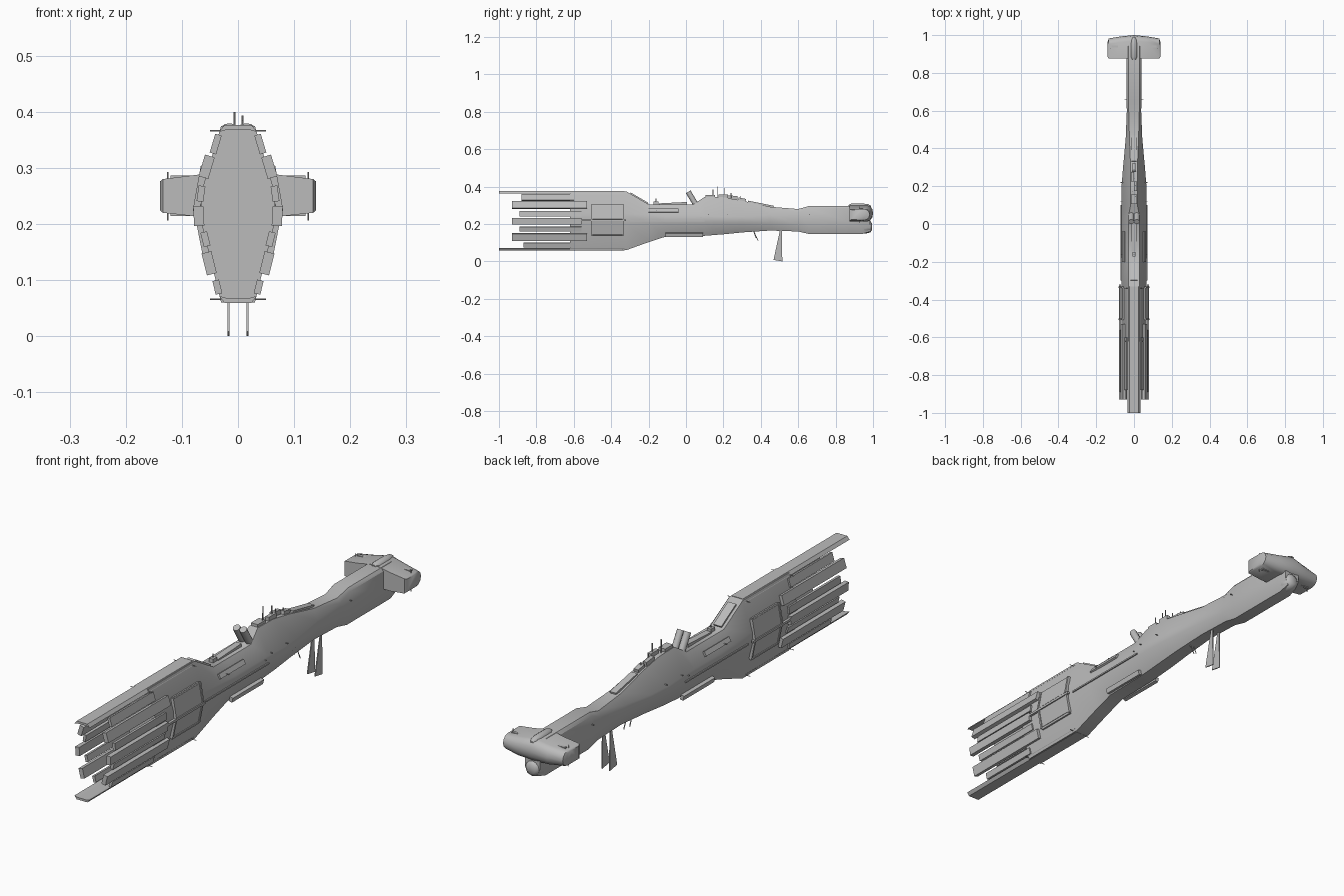
import bpy, bmesh, math
from mathutils import Matrix, Vector

grey = bpy.data.materials.new("hull grey")
grey.diffuse_color = (0.5, 0.5, 0.5, 1)


def finish(name, bm, smooth=None):
    bmesh.ops.recalc_face_normals(bm, faces=bm.faces)
    me = bpy.data.meshes.new(name)
    bm.to_mesh(me)
    bm.free()
    me.materials.append(grey)
    ob = bpy.data.objects.new(name, me)
    bpy.context.collection.objects.link(ob)
    if smooth:
        bpy.ops.object.select_all(action='DESELECT')
        ob.select_set(True)
        bpy.context.view_layer.objects.active = ob
        bpy.ops.object.shade_smooth_by_angle(angle=math.radians(smooth))
    return ob


def loft(name, rings, smooth=None):
    bm = bmesh.new()
    vs = [[bm.verts.new(p) for p in r] for r in rings]
    n = len(vs[0])
    for a, b in zip(vs, vs[1:]):
        for i in range(n):
            j = (i + 1) % n
            bm.faces.new((a[i], a[j], b[j], b[i]))
    bm.faces.new(vs[0])
    bm.faces.new(vs[-1])
    return finish(name, bm, smooth)


def boxes(name, items):
    """items: (centre, size, rotation about y, rotation about x)"""
    bm = bmesh.new()
    for c, s, ry, rx in items:
        m = (Matrix.Translation(c) @ Matrix.Rotation(ry, 4, 'Y') @ Matrix.Rotation(rx, 4, 'X')
             @ Matrix.Diagonal((*s, 1)))
        bmesh.ops.create_cube(bm, size=1, matrix=m)
    return finish(name, bm)


def rods(name, items, sides=6):
    """items: (start, end, radius)"""
    bm = bmesh.new()
    for a, b, r in items:
        a, b = Vector(a), Vector(b)
        q = (b - a).to_track_quat('Z', 'Y').to_matrix().to_4x4()
        bmesh.ops.create_cone(bm, cap_ends=True, segments=sides, radius1=r, radius2=r,
                              depth=(b - a).length, matrix=Matrix.Translation((a + b) / 2) @ q)
    return finish(name, bm, 40)


# Main hull: y, top z/w, upper shoulder z/w, lower shoulder z/w, bottom z/w
stations = [
    (-0.62, .375, .030, .255, .066, .205, .066, .060, .030),
    (-0.32, .375, .030, .255, .066, .205, .066, .060, .030),
    (-0.20, .305, .030, .250, .066, .205, .066, .103, .030),
    (-0.11, .305, .030, .245, .066, .205, .066, .132, .030),
    (0.04, .305, .030, .245, .066, .205, .066, .135, .030),
    (0.10, .345, .018, .245, .066, .205, .066, .137, .030),
    (0.20, .343, .018, .240, .066, .205, .066, .145, .030),
    (0.30, .325, .018, .240, .058, .205, .058, .155, .028),
    (0.45, .292, .024, .250, .044, .205, .044, .165, .024),
    (0.60, .280, .028, .260, .038, .195, .038, .160, .024),
    (0.66, .297, .030, .285, .040, .185, .040, .146, .026),
    (0.94, .297, .030, .285, .040, .185, .040, .146, .026),
    (0.985, .288, .026, .280, .034, .190, .034, .160, .022),
]
rings = []
for y, zt, wt, zu, wu, zl, wl, zb, wb in stations:
    half = [(wt, zt), (wu, zu), (wl, zl), (wb, zb)]
    rings.append([(x, y, z) for x, z in half] + [(-x, y, z) for x, z in reversed(half)])
loft("hull", rings, 35)


# Place a slab on the sloping rear flank between two heights
def flank_x(z):
    if z > .255:
        return .066 - (z - .255) * .3
    return .066 if z > .205 else .066 - (.205 - z) * .248


def slab(y0, y1, z0, z1, thick, lift):
    z = (z0 + z1) / 2
    lean = math.atan2(flank_x(z1) - flank_x(z0), z1 - z0)
    return [((s * (flank_x(z) + lift), (y0 + y1) / 2, z), (thick, y1 - y0, z1 - z0), s * lean, 0)
            for s in (-1, 1)]


# Stern bars alternating long and short
bars = []
for y0, y1, z0, z1 in [(-.88, -.60, .325, .360), (-.93, -.53, .282, .322), (-.89, -.56, .240, .268),
                       (-.93, -.56, .197, .232), (-.89, -.56, .160, .186), (-.93, -.53, .110, .150),
                       (-.87, -.60, .075, .100)]:
    long = y0 < -.9
    bars += slab(y0, y1, z0, z1, .018 if long else .012, .004 if long else 0)
boxes("stern_bars", bars)

# Long roof and keel blades at the stern
for name, z, d in (("roof_blade", .372, .008), ("keel_blade", .064, -.008)):
    prof = [(-.034, -d), (-.024, d * .6), (.024, d * .6), (.034, -d), (.02, -d * .5), (-.02, -d * .5)]
    loft(name, [[(x, y, z + h) for x, h in prof] for y in (-1, -.33)])

# Raised flank panels with frame bars
panels = slab(-.50, -.34, .225, .30, .008, .003) + slab(-.50, -.34, .145, .218, .008, .003)
panels += slab(-.62, -.32, .215, .224, .010, .008)
for y in (-.505, -.335):
    panels += slab(y - .004, y + .004, .222, .304, .012, .004) + slab(y - .004, y + .004, .140, .222, .012, .004)
for z in (.300, .140):
    panels += slab(-.505, -.335, z - .004, z + .004, .012, .004)
boxes("flank_panels", panels)
# Belly side rails and midship strakes
boxes("midship_rails", [((s * x, y, z), (w, l, h), s * r, 0) for s in (-1, 1) for x, y, z, w, l, h, r in
                        [(.045, -.01, .142, .014, .20, .02, .25), (.067, -.10, .216, .008, .40, .006, 0),
                         (.055, -.12, .272, .008, .16, .02, -.5)]])

# Top plates and equipment along the spine
boxes("spine_plates", [((0, -.25, .337), (.036, .11, .008), 0, -math.atan2(.07, .12)),
                       ((0, -.07, .306), (.026, .15, .016), 0, .05),
                       ((0, .40, .306), (.028, .14, .010), 0, -.2),
                       ((0, .13, .349), (.030, .05, .014), 0, 0),
                       ((.008, .20, .349), (.016, .05, .020), 0, 0),
                       ((-.008, .25, .342), (.016, .05, .018), 0, -.1),
                       ((0, .30, .331), (.022, .04, .014), 0, -.2),
                       ((0, -.16, .311), (.018, .025, .018), 0, 0)])

# Twin tilted launch pods
rods("twin_pods", [((s * .015, .05, .308), (s * .015, .012, .372), .0145) for s in (-1, 1)], 10)

# Masts, side pins and hanging aerials
masts = [((.008, .145, .34), (.008, .145, .385), .002), ((-.006, .17, .34), (-.006, .17, .40), .002),
         ((.008, .205, .34), (.008, .205, .393), .002), ((0, .24, .34), (0, .24, .365), .002),
         ((0, .29, .33), (0, .29, .35), .002), ((0, -.16, .31), (0, -.16, .335), .002),
         ((.01, .36, .165), (.01, .385, .112), .002), ((-.01, .36, .165), (-.01, .375, .125), .002)]
for s in (-1, 1):
    masts += [((s * .03, y, z), (s * .05, y, z), .0015) for y in (-.34, -.62) for z in (.366, .066)]
    masts += [((s * .04, y, z), (s * .072, y, z), .002) for y, z in
              ((-.16, .27), (.08, .235), (.12, .25), (.22, .25))]
    masts += [((s * .125, .93, .206), (s * .125, .93, .293), .0015),
              ((s * .03, .66, .25), (s * .05, .66, .25), .002)]
rods("masts", masts)

# Paired hanging fins
for s in (-1, 1):
    x = .017 * s
    side = [(.503, .17), (.512, .17), (.515, 0), (.468, .008)]
    loft("hanging_fin", [[(x + t, y, z) for y, z in side] for t in (-.002, .002)])

# Hammerhead cross wing with rounded leading edge
wing = []
for x, y0, y1, z0, z1 in [(-.139, .885, .965, .224, .276), (-.134, .875, .982, .220, .280),
                          (-.07, .875, .993, .213, .288), (0, .875, 1.0, .213, .302)]:
    r = (z1 - z0) / 2
    arc = [(y1 - .03 + .03 * math.cos(a), (z0 + z1) / 2 + r * math.sin(a))
           for a in [math.radians(-90 + 30 * k) for k in range(7)]]
    wing.append([(x, y, z) for y, z in [(y0, z1), (y0, z0)] + arc])
wing += [[(-x, y, z) for x, y, z in ring] for ring in reversed(wing[:-1])]
loft("cross_wing", wing, 35)

# Rounded canopy ridge on top of the head
loft("head_canopy", [[(.018 * f * math.cos(a), y, .292 + .017 * f * math.sin(a))
                      for a in [math.pi * k / 8 for k in range(9)]]
                     for y, f in ((.87, .6), (.885, 1), (.95, 1), (.975, .8), (.99, .3))], 40)
# Rounded chin below the wing
loft("head_chin", [[(.036 * f * math.cos(a), y, .185 + .036 * f * math.sin(a))
                    for a in [math.pi * k / 6 for k in range(12)]]
                   for y, f in ((.90, 1), (.96, 1), (.985, .85), (.995, .5))], 40)
# Wing edge trims
boxes("wing_trims", [((s * .09, y, z), (.06, .012, .006), 0, 0) for s in (-1, 1)
                     for y, z in ((.94, .283), (.94, .217))])
